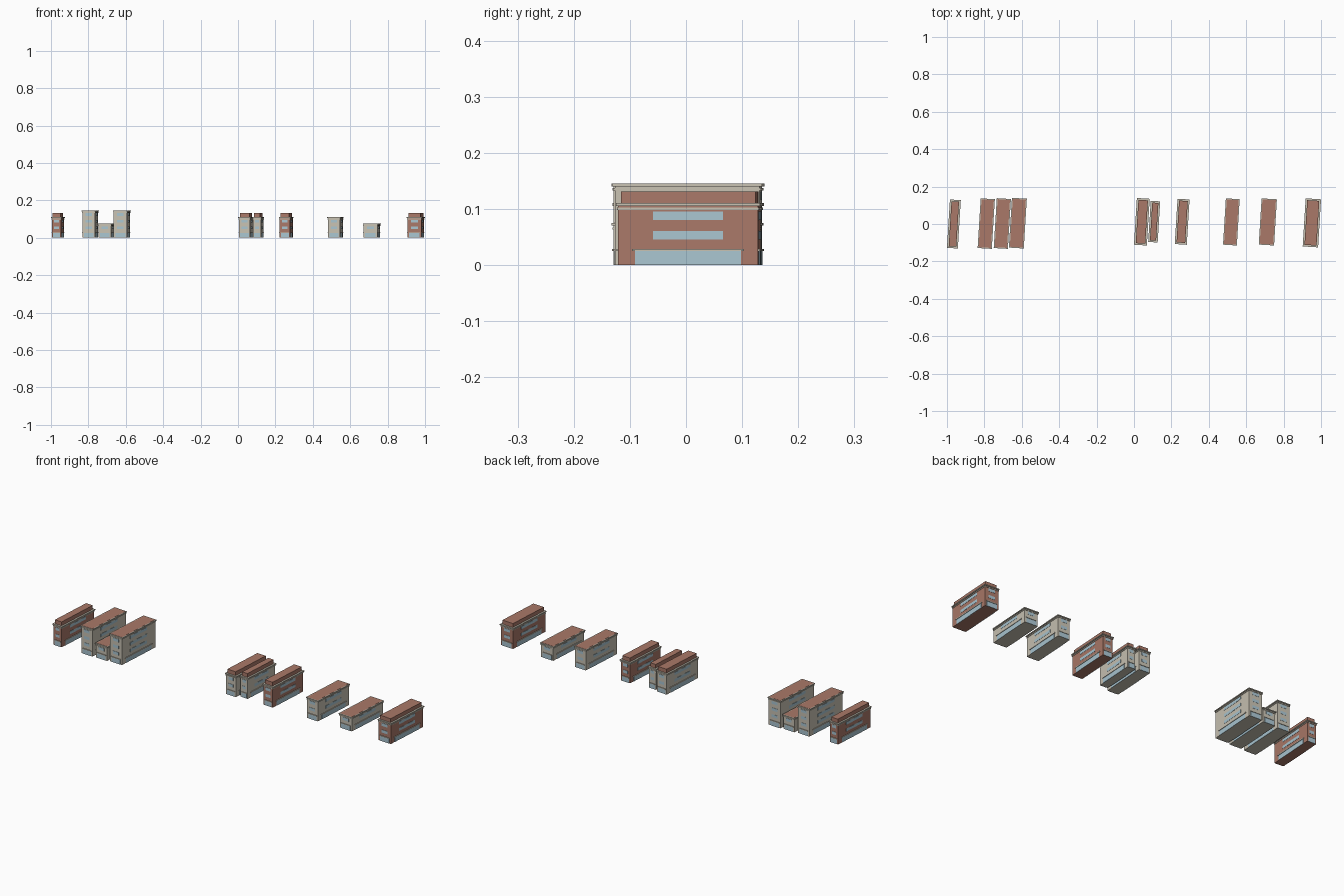
import bpy, math
from mathutils import Matrix, Vector

if "Cube" in bpy.data.objects:
    bpy.data.objects.remove(bpy.data.objects["Cube"])


def material(name, rgb):
    m = bpy.data.materials.new(name)
    m.diffuse_color = (*rgb, 1)
    m.use_nodes = True
    m.node_tree.nodes["Principled BSDF"].inputs["Base Color"].default_value = m.diffuse_color
    return m


BRICK = material("brick", (0.40, 0.19, 0.14))
STONE = material("stone", (0.58, 0.54, 0.45))
GLASS = material("glass", (0.40, 0.56, 0.64))

TILT = math.radians(-3.5)   # the whole row stands slightly turned
FLOOR = 0.035
OVER = 0.004                # cornice overhang


def box(name, frame, x, y, z, mat):
    """Box spanning the (min, max) ranges in a building's own frame."""
    bpy.ops.mesh.primitive_cube_add(size=1)
    ob = bpy.context.object
    ob.name = name
    spans = (x, y, z)
    size = [b - a for a, b in spans]
    centre = Vector([(a + b) / 2 for a, b in spans])
    ob.data.transform(Matrix.Translation(centre) @ Matrix.Diagonal((*size, 1)))
    ob.matrix_world = frame
    ob.data.materials.append(mat)
    return ob


def slab(name, frame, hw, hd, grow, z0, z1, mat):
    return box(name, frame, (-hw - grow, hw + grow), (-hd - grow, hd + grow), (z0, z1), mat)


def building(x0, x1, y0, y1, floors, wall, setback):
    # plan bounds of the turned cornice -> body half width and half depth
    c, s = math.cos(TILT), abs(math.sin(TILT))
    ex, ey = x1 - x0, y1 - y0
    det = c * c - s * s
    hw = (ex * c - ey * s) / det / 2 - OVER
    hd = (ey * c - ex * s) / det / 2 - OVER
    frame = Matrix.Translation(((x0 + x1) / 2, (y0 + y1) / 2, 0)) @ Matrix.Rotation(TILT, 4, 'Z')
    top = 0.0055 + FLOOR * floors

    # wall body, moulding and cornice
    slab("walls", frame, hw, hd, 0, 0, top - 0.004, wall)
    slab("moulding", frame, hw, hd, 0.002, top - 0.012, top - 0.008, STONE)
    slab("cornice", frame, hw, hd, OVER, top - 0.005, top, STONE)

    # brick roof, or a set-back top storey
    if setback:
        slab("top_storey", frame, hw, hd, -0.005, top, 0.131, BRICK)
    else:
        slab("roof", frame, hw, hd, -0.001, top - 0.001, top + 0.0006, BRICK)

    # shop glass with ledge, then one window band per floor, on all four sides
    for k in range(4):
        along, out = (hw, hd) if k % 2 == 0 else (hd, hw)
        side = frame @ Matrix.Rotation(k * math.pi / 2, 4, 'Z')
        a = along * 0.76
        box("shop_window", side, (-a, a), (-out - 0.001, -out + 0.002), (0, 0.025), GLASS)
        a = along * 0.80
        box("shop_ledge", side, (-a, a), (-out - 0.0035, -out + 0.002), (0.025, 0.029), STONE)
        a = along * 0.50
        for f in range(1, floors):
            z = 0.011 + f * FLOOR
            box("window_band", side, (-a, a), (-out - 0.001, -out + 0.002), (z, z + 0.015), GLASS)


# plan bounds, floors, wall, set-back storey
ROW = [
    (-1.000, -0.926, -0.131, 0.131, 3, BRICK, True),
    (-0.836, -0.744, -0.133, 0.137, 4, STONE, False),
    (-0.750, -0.658, -0.133, 0.138, 2, STONE, False),
    (-0.669, -0.573, -0.131, 0.140, 4, STONE, False),
    (0.000, 0.084, -0.115, 0.139, 3, STONE, True),
    (0.076, 0.140, -0.099, 0.124, 3, STONE, True),
    (0.218, 0.297, -0.111, 0.135, 3, BRICK, True),
    (0.476, 0.565, -0.115, 0.137, 3, STONE, False),
    (0.667, 0.764, -0.115, 0.137, 2, STONE, False),
    (0.902, 1.000, -0.125, 0.137, 3, BRICK, True),
]
for entry in ROW:
    building(*entry)
